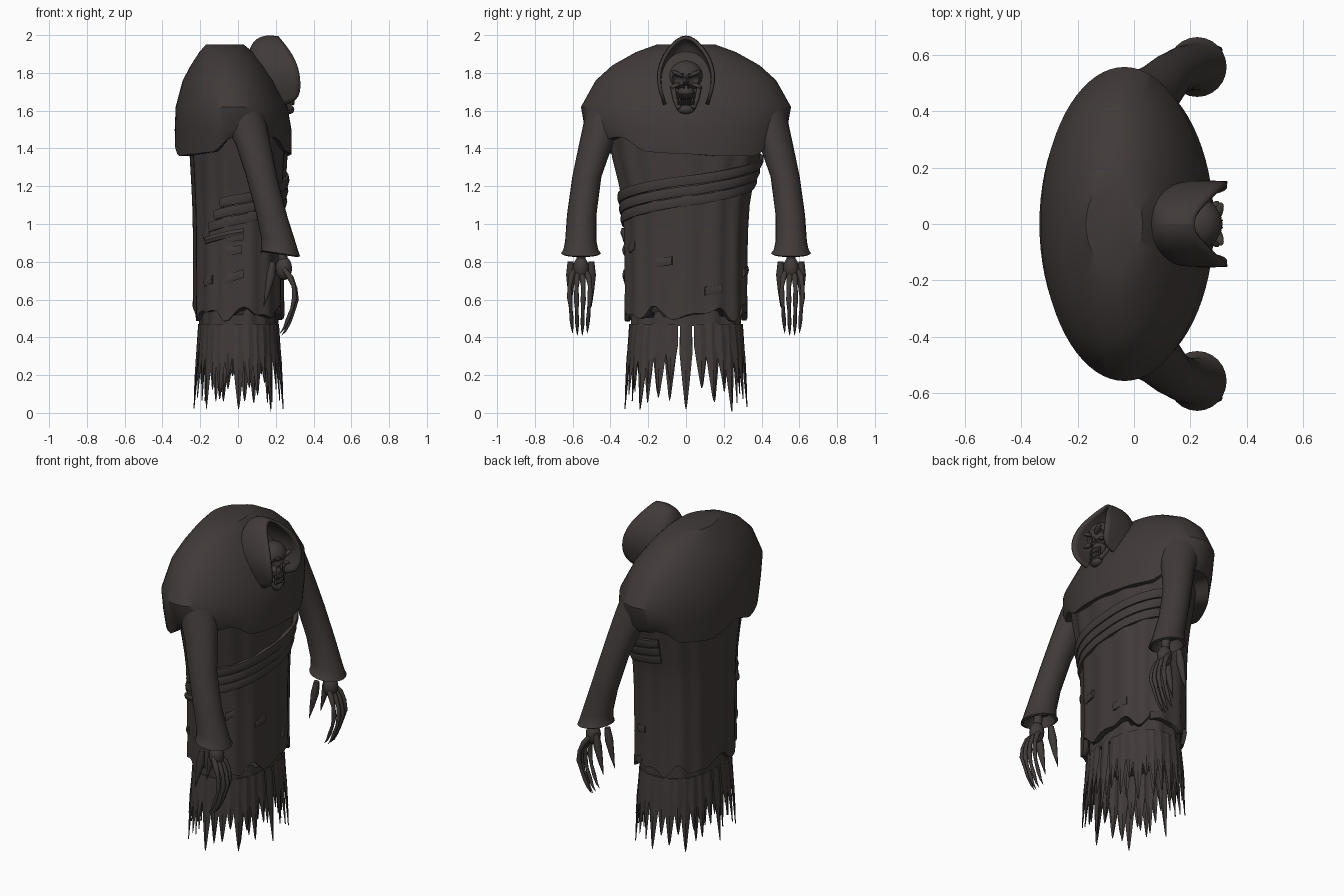
import bpy, bmesh, math, random
from mathutils import Vector, Euler

random.seed(4)
cube = bpy.data.objects.get("Cube")
if cube:
    bpy.data.objects.remove(cube, do_unlink=True)

cloth = bpy.data.materials.new("charcoal brown")
cloth.use_nodes = True
COLOUR = (0.052, 0.043, 0.041, 1)
cloth.diffuse_color = COLOUR
cloth.node_tree.nodes["Principled BSDF"].inputs["Base Color"].default_value = COLOUR


def finish(name, bm, angle=35):
    bmesh.ops.recalc_face_normals(bm, faces=bm.faces)
    mesh = bpy.data.meshes.new(name)
    bm.to_mesh(mesh)
    bm.free()
    mesh.materials.append(cloth)
    ob = bpy.data.objects.new(name, mesh)
    bpy.context.collection.objects.link(ob)
    bpy.ops.object.select_all(action='DESELECT')
    ob.select_set(True)
    bpy.context.view_layer.objects.active = ob
    bpy.ops.object.shade_smooth_by_angle(angle=math.radians(angle))
    return ob


def add_loft(bm, rings, closed=True, caps=(True, True)):
    rows = [[bm.verts.new(p) for p in ring] for ring in rings]
    n = len(rows[0])
    for a, b in zip(rows, rows[1:]):
        for i in range(n if closed else n - 1):
            j = (i + 1) % n
            bm.faces.new((a[i], a[j], b[j], b[i]))
    if caps[0]:
        bm.faces.new(rows[0])
    if caps[1]:
        bm.faces.new(rows[-1])


def loft(name, rings, closed=True, caps=(True, True), angle=35):
    bm = bmesh.new()
    add_loft(bm, rings, closed, caps)
    return finish(name, bm, angle)


def oval(c, rx, ry, n=16, tilt=0):
    turns = [math.tau * i / n for i in range(n)]
    return [Vector((c[0] + rx * math.cos(t), c[1] + ry * math.sin(t),
                    c[2] + tilt * math.cos(t))) for t in turns]


def ball(bm, loc, size, rot=(0, 0, 0), seg=16):
    made = bmesh.ops.create_uvsphere(bm, u_segments=seg, v_segments=seg // 2 + 2, radius=1)
    turn = Euler(rot)
    for v in made["verts"]:
        v.co = turn.to_matrix() @ (v.co * Vector(size)) + Vector(loc)


def add_tube(bm, pts, radii, n=8):
    pts = [Vector(p) for p in pts]
    rings = []
    for i, (p, r) in enumerate(zip(pts, radii)):
        d = (pts[min(i + 1, len(pts) - 1)] - pts[max(i - 1, 0)]).normalized()
        u = Vector((0, 1, 0)) if abs(d.y) < 0.8 else Vector((1, 0, 0))
        v = d.cross(u).normalized()
        u = v.cross(d)
        rings.append([p + r * (u * math.cos(math.tau * k / n) + v * math.sin(math.tau * k / n))
                      for k in range(n)])
    add_loft(bm, rings)


def lerp_table(table, z):
    for a, b in zip(table, table[1:]):
        if z <= b[0]:
            t = max(0, (z - a[0]) / (b[0] - a[0]))
            return [p + (q - p) * t for p, q in zip(a[1:], b[1:])]
    return table[-1][1:]


# Robe body: height, half depth, half width
BODY = [(0.45, 0.238, 0.325), (1.0, 0.24, 0.332), (1.15, 0.245, 0.345), (1.45, 0.262, 0.42)]


def body_point(a, z, off=0.0, pleat=1):
    rx, ry = lerp_table(BODY, z)
    c, s = math.cos(a), math.sin(a)
    fold = 0.006 * pleat * math.cos(14 * a) - 0.004
    power = 0.85
    return Vector((0.003 + (rx + off + fold) * math.copysign(abs(c) ** power, c),
                   (ry + off + fold) * math.copysign(abs(s) ** power, s), z))


N = 72
ANGLES = [math.tau * i / N for i in range(N)]


def robe_hem(a):
    return 0.525 + 0.025 * math.sin(7 * a - 1.2) + 0.018 * math.sin(12 * a + 1)


heights = (1.5, 1.35, 1.2, 1.1, 0.95, 0.8, 0.65)
rings = [[body_point(a, z) for a in ANGLES] for z in heights]
rings.append([body_point(a, robe_hem(a), 0.003) for a in ANGLES])
rings.append([body_point(a, robe_hem(a), -0.02) for a in ANGLES])
loft("robe_body", rings)
loft("robe_lining", [[body_point(a, z, -0.03) for a in ANGLES] for z in (0.62, 0.46)])

# Shoulder mantle: height, back x, front x, half width
MANTLE = [(1.95, -0.17, 0.03, 0.155), (1.91, -0.205, 0.08, 0.265), (1.84, -0.25, 0.14, 0.39),
          (1.76, -0.293, 0.195, 0.478), (1.62, -0.33, 0.262, 0.556), (1.5, -0.335, 0.283, 0.535)]
HEM = [1.37, 1.36, 1.36, 1.43, 1.45, 1.46, 1.38, 1.36, 1.41, 1.36, 1.37, 1.38, 1.46, 1.44, 1.46, 1.38]


def mantle_hem(a):
    f = a / math.tau * len(HEM)
    i = int(f)
    t = (1 - math.cos((f - i) * math.pi)) / 2
    return HEM[i % 16] * (1 - t) + HEM[(i + 1) % 16] * t


rings = [oval(((b + f) / 2, 0, z), (f - b) / 2, w, N) for z, b, f, w in MANTLE]
for rx, ry in ((0.308, 0.5), (0.285, 0.47), (0.24, 0.38)):
    rings.append([Vector((-0.025 + rx * math.cos(a), ry * math.sin(a), mantle_hem(a)))
                  for a in ANGLES])
loft("shoulder_mantle", rings, caps=(True, False))


# Wrapped sashes and patches that follow the robe
def strip(name, a0, a1, z0, slope, height, off=0.014, steps=24):
    rings = []
    for i in range(steps + 1):
        a = a0 + (a1 - a0) * i / steps
        z = z0 + slope * a
        rings.append([body_point(a, z - height / 2, -0.01, 0), body_point(a, z - height / 2, off, 0),
                      body_point(a, z, off + 0.006, 0), body_point(a, z + height / 2, off, 0),
                      body_point(a, z + height / 2, -0.01, 0)])
    loft(name, rings)


for k, z in enumerate((1.12, 1.175, 1.23)):
    strip(f"sash_{k + 1}", -2.2 + 0.15 * k, 1.85, z, 0.062, 0.05, 0.012 + 0.003 * k, 40)
strip("sash_loose_end", -2.3, -1.5, 1.05, 0.06, 0.035)

PATCHES = [(-0.3, 0.8, 0.25), (0.4, 0.65, 0.3), (1.2, 0.55, 0.25), (-1.65, 0.93, 0.3),
           (-1.65, 0.86, 0.25), (-2.25, 0.7, 0.25), (-1.65, 0.72, 0.3), (-1.0, 0.88, 0.2),
           (-2.3, 0.95, 0.2), (1.3, 0.75, 0.25)]
for k, (a, z, width) in enumerate(PATCHES):
    tilt = random.uniform(0.03, 0.12)
    strip(f"patch_{k + 1}", a - width / 2, a + width / 2, z - tilt * a, tilt, 0.045, 0.006, 4)


# Tattered skirt: leaf shaped blades
def tatters(name, count, inset, tips, flare):
    bm = bmesh.new()
    for i in range(count):
        a = math.tau * i / count
        base = body_point(a, 0.47, -inset, 0)
        out = Vector((base.x, base.y, 0)).normalized()
        side = (body_point(a + 0.05, 0.47, 0, 0) - body_point(a - 0.05, 0.47, 0, 0)).normalized()
        tip = tips[i % len(tips)] + random.uniform(0, 0.04)
        rings = []
        for t, w in ((0, 0.031), (0.35, 0.034), (0.65, 0.021), (0.94, 0.007), (1, 0.002)):
            p = base + out * flare * t
            p.z = 0.47 + (tip - 0.47) * t
            thick = 0.008 if t < 0.9 else 0.003
            rings.append([p + side * w, p + out * thick, p - side * w, p - out * thick])
        add_loft(bm, rings)
    finish(name, bm, 20)


tatters("skirt_tatters_outer", 32, 0.028, (0.0, 0.12, 0.06, 0.15), 0.03)
tatters("skirt_tatters_inner", 26, 0.05, (0.1, 0.17, 0.05), 0.015)

# Arms: sleeve, palm, claws, mirrored across y
SLEEVE = [(1.66, -0.01, 0.42, 0.13, 0.10), (1.53, 0.04, 0.445, 0.115, 0.098),
          (1.4, 0.085, 0.483, 0.095, 0.088), (1.25, 0.125, 0.525, 0.085, 0.077),
          (1.05, 0.178, 0.552, 0.084, 0.078), (0.91, 0.215, 0.557, 0.092, 0.083),
          (0.865, 0.222, 0.557, 0.099, 0.092), (0.845, 0.224, 0.556, 0.104, 0.106),
          (0.838, 0.224, 0.556, 0.09, 0.092), (0.9, 0.215, 0.556, 0.06, 0.06)]
for side, label in ((-1, "near"), (1, "far")):
    loft(f"sleeve_{label}", [oval((x, side * y, z), rx, ry, 24, -0.15 * rx)
                             for z, x, y, rx, ry in SLEEVE])
    bm = bmesh.new()
    hand_y = side * 0.556
    ball(bm, (0.243, hand_y, 0.765), (0.043, 0.042, 0.062))
    add_tube(bm, [(0.23, hand_y, 0.9), (0.24, hand_y, 0.78)], (0.025, 0.025))
    for k in range(4):
        s = k - 1.5
        path = [(0.255, 0.018, 0.75), (0.285, 0.03, 0.71), (0.307, 0.036, 0.66), (0.312, 0.036, 0.6),
                (0.298, 0.032, 0.54), (0.275, 0.029, 0.48), (0.255, 0.027, 0.435), (0.235, 0.026, 0.41)]
        pts = [(x - 0.008 * abs(s), hand_y + s * y + side * 0.006, z + 0.012 * (abs(s) - 0.5))
               for x, y, z in path]
        add_tube(bm, pts, (0.013, 0.016, 0.011, 0.014, 0.009, 0.011, 0.006, 0.001))
    for dy in (-0.055, 0.055):
        add_tube(bm, [(0.185, hand_y + dy, 0.8), (0.175, hand_y + dy, 0.73),
                      (0.155, hand_y + dy, 0.64), (0.135, hand_y + dy, 0.56)],
                 (0.016, 0.024, 0.014, 0.001))
    finish(f"clawed_hand_{label}", bm, 50)

# Hood: half arch rows from back to rim, apex first
ROWS = [[(0.06, 0, 1.89), (0.06, 0.03, 1.88), (0.055, 0.06, 1.8), (0.05, 0.06, 1.7), (0.05, 0.04, 1.62)],
        [(0.085, 0, 1.98), (0.08, 0.07, 1.94), (0.08, 0.12, 1.84), (0.09, 0.125, 1.73), (0.1, 0.09, 1.6)],
        [(0.14, 0, 2.015), (0.16, 0.085, 1.95), (0.19, 0.145, 1.85), (0.2, 0.155, 1.75), (0.2, 0.11, 1.62)],
        [(0.19, 0, 2.01), (0.26, 0.085, 1.935), (0.315, 0.135, 1.85), (0.335, 0.15, 1.75), (0.325, 0.115, 1.65)]]
rings = [[Vector((x, -y, z)) for x, y, z in row[:0:-1]] + [Vector(p) for p in row] for row in ROWS]
hood = loft("hood", rings, closed=False, caps=(False, False), angle=60)
smooth = hood.modifiers.new("smooth", 'SUBSURF')
smooth.levels = smooth.render_levels = 2
shell = hood.modifiers.new("thickness", 'SOLIDIFY')
shell.thickness = 0.018
shell.offset = 0

# Skull: cranium with pressed sockets, then brows, cheeks, nose, teeth and jaw
bm = bmesh.new()
ball(bm, (0.235, 0, 1.785), (0.078, 0.088, 0.08), seg=40)
for v in bm.verts:
    for y, z, r, depth in ((-0.037, 1.765, 0.03, 0.035), (0.037, 1.765, 0.03, 0.035), (0, 1.73, 0.016, 0.02)):
        d = math.hypot(v.co.y - y, v.co.z - z) / r
        if d < 1 and v.co.x > 0.24:
            v.co.x -= depth * (1 - d ** 4)
ball(bm, (0.25, 0, 1.695), (0.045, 0.045, 0.045))
for s in (-1, 1):
    ball(bm, (0.298, s * 0.04, 1.793), (0.016, 0.042, 0.012), (s * 0.4, 0, -s * 0.35))
    ball(bm, (0.285, s * 0.056, 1.733), (0.018, 0.03, 0.012), (-s * 0.35, 0, -s * 0.5))
    ball(bm, (0.305, s * 0.012, 1.735), (0.01, 0.005, 0.02))
    add_tube(bm, [(0.23, s * 0.07, 1.73), (0.25, s * 0.058, 1.66), (0.28, s * 0.035, 1.61)],
             (0.014, 0.012, 0.014))
finish("skull", bm, 50)

bm = bmesh.new()
for row_z in (1.675, 1.645):
    for k in range(8):
        y = (k - 3.5) * 0.0115
        ball(bm, (0.293 - 6 * y * y, y, row_z), (0.007, 0.0055, 0.017), seg=8)
finish("teeth", bm, 50)

bm = bmesh.new()
ball(bm, (0.272, 0, 1.606), (0.026, 0.042, 0.024))
ball(bm, (0.245, 0, 1.63), (0.035, 0.042, 0.04))
finish("jaw", bm, 50)
